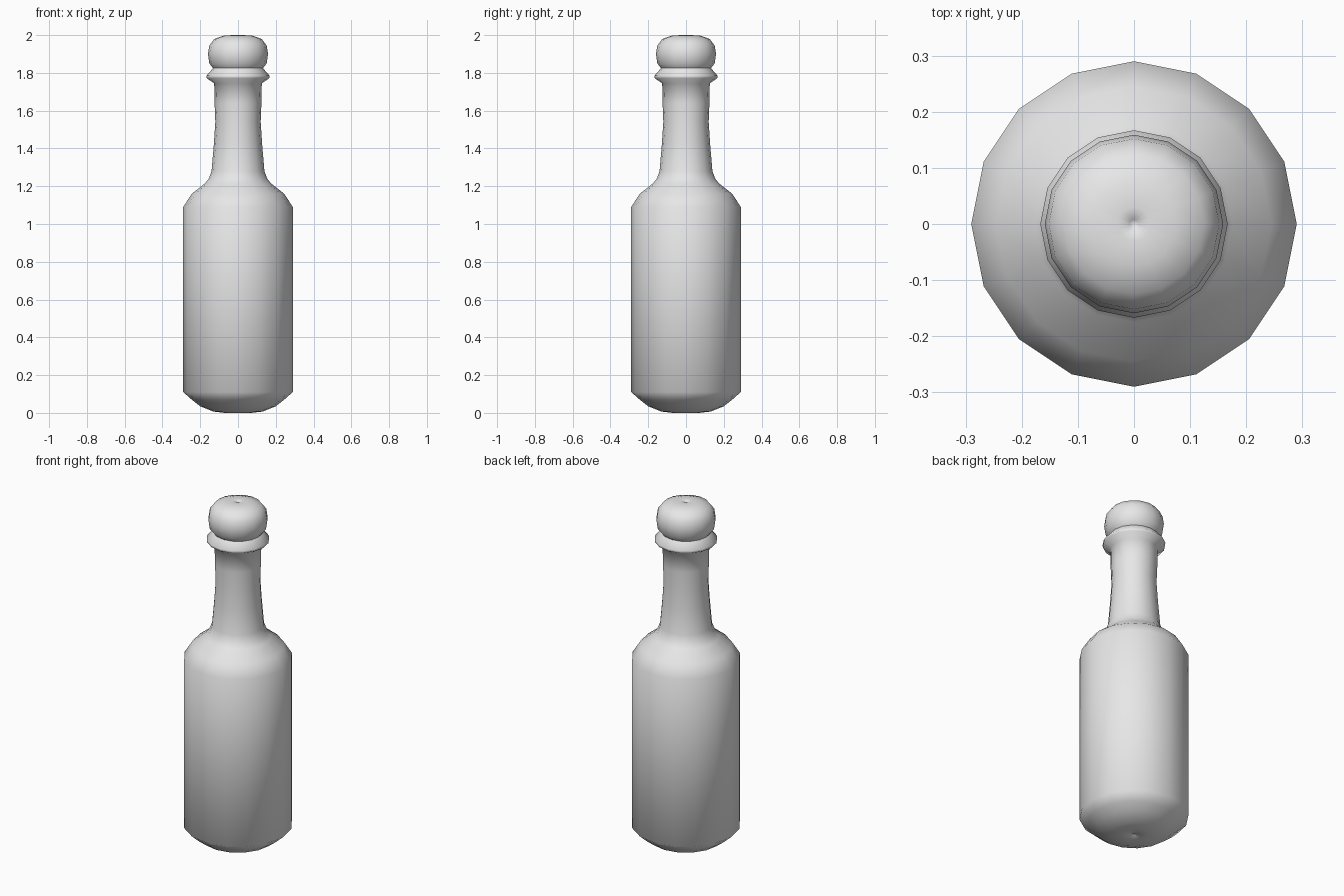
import bpy, bmesh, math

if "Cube" in bpy.data.objects:
    bpy.data.objects.remove(bpy.data.objects["Cube"])

SIDES = 16

glass = bpy.data.materials.new("plain_grey")
glass.diffuse_color = (0.8, 0.8, 0.8, 1)
glass.use_nodes = True
glass.node_tree.nodes["Principled BSDF"].inputs["Base Color"].default_value = glass.diffuse_color


def lathe(name, profile):
    """Revolve (radius, height) points around z; zero radius makes a pole."""
    bm = bmesh.new()
    rings = []
    for r, z in profile:
        if r == 0:
            rings.append([bm.verts.new((0, 0, z))] * SIDES)
        else:
            rings.append([bm.verts.new((r * math.cos(math.tau * i / SIDES),
                                        r * math.sin(math.tau * i / SIDES), z))
                          for i in range(SIDES)])
    for low, high in zip(rings, rings[1:]):
        for i in range(SIDES):
            j = (i + 1) % SIDES
            quad = [low[i], low[j], high[j], high[i]]
            face = bm.faces.new(list(dict.fromkeys(quad)))
            face.smooth = True
    mesh = bpy.data.meshes.new(name)
    bm.to_mesh(mesh)
    bm.free()
    mesh.materials.append(glass)
    obj = bpy.data.objects.new(name, mesh)
    bpy.context.collection.objects.link(obj)
    return obj


# Bottle: dimpled base, straight body, shoulder, tapered neck and lip
lathe("bottle", [
    (0, 0.015), (0.01, 0.004), (0.07, 0.0), (0.13, 0.007), (0.20, 0.035),
    (0.245, 0.07), (0.29, 0.11),
    (0.29, 1.09), (0.245, 1.16), (0.175, 1.215), (0.155, 1.24), (0.14, 1.28),
    (0.128, 1.42), (0.12, 1.54), (0.124, 1.64), (0.126, 1.745),
    (0.166, 1.772), (0.167, 1.785), (0.132, 1.825),
])

# Rounded stopper with a small dimple on top
lathe("stopper", [
    (0.132, 1.825), (0.152, 1.85), (0.159, 1.90), (0.152, 1.945),
    (0.125, 1.98), (0.075, 1.997), (0.03, 2.0), (0.008, 1.996), (0, 1.985),
])
